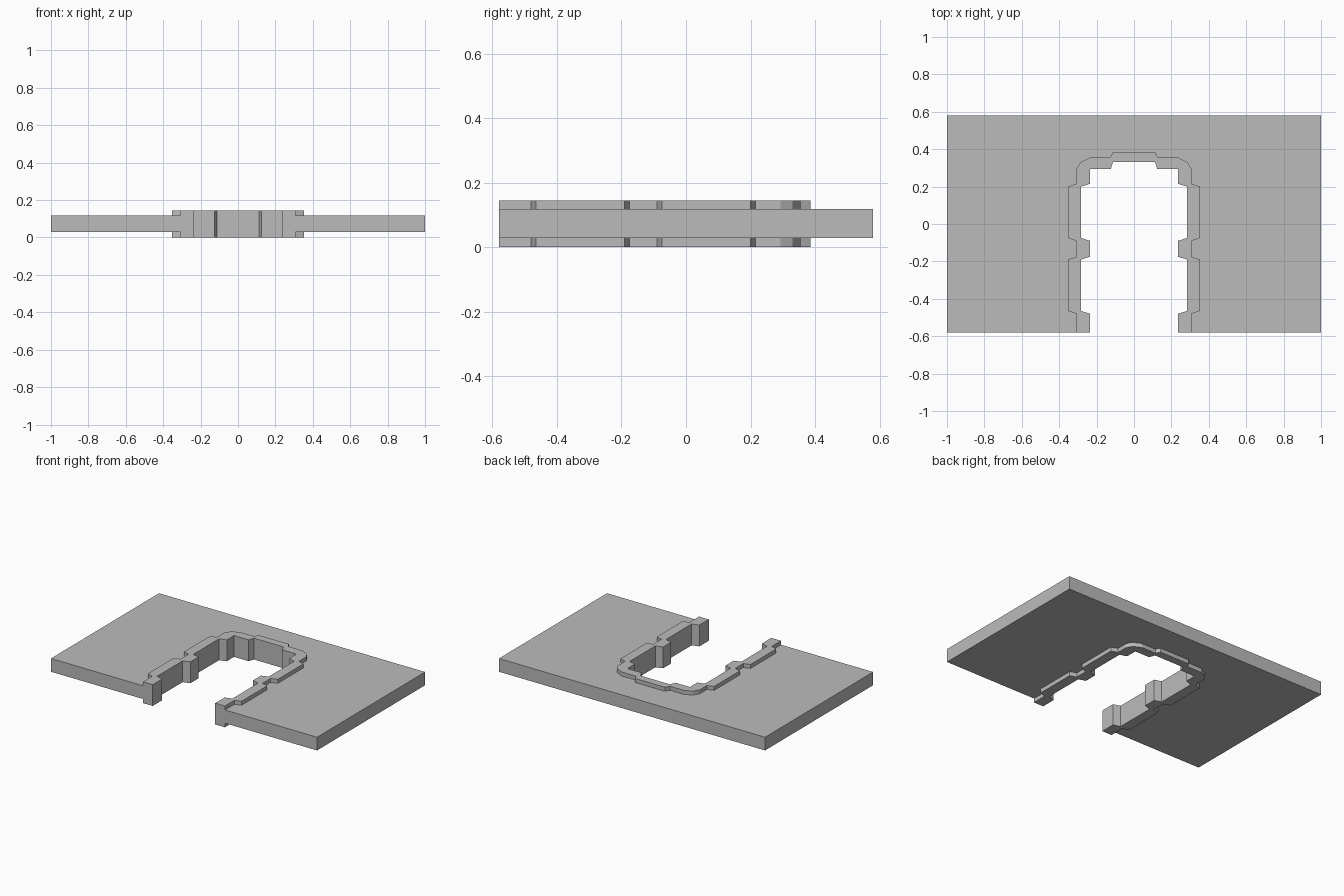
import bpy
import bmesh

cube = bpy.data.objects.get("Cube")
if cube:
    bpy.data.objects.remove(cube, do_unlink=True)

FRONT, BACK, SIDE = -0.58, 0.58, 1.0

grey = bpy.data.materials.new("stone grey")
grey.use_nodes = True
colour = (0.5, 0.5, 0.5, 1)
grey.diffuse_color = colour
grey.node_tree.nodes["Principled BSDF"].inputs["Base Color"].default_value = colour


def mirrored(half):
    """Complete a right-hand half profile with its mirror image."""
    return half + [(-x, y) for x, y in reversed(half)]


def jamb(pier, wall):
    """Jamb line with projecting piers at the front, middle and shoulder."""
    return [(pier, FRONT), (pier, -0.48), (wall, -0.465),
            (wall, -0.19), (pier, -0.175), (pier, -0.09), (wall, -0.075),
            (wall, 0.2), (pier, 0.215)]


def prism(name, outline, bottom, top):
    bm = bmesh.new()
    face = bm.faces.new([bm.verts.new((x, y, bottom)) for x, y in outline])
    lifted = bmesh.ops.extrude_face_region(bm, geom=[face], use_keep_orig=True)
    verts = [v for v in lifted["geom"] if isinstance(v, bmesh.types.BMVert)]
    bmesh.ops.translate(bm, verts=verts, vec=(0, 0, top - bottom))
    bmesh.ops.recalc_face_normals(bm, faces=bm.faces)
    mesh = bpy.data.meshes.new(name)
    bm.to_mesh(mesh)
    bm.free()
    mesh.materials.append(grey)
    obj = bpy.data.objects.new(name, mesh)
    bpy.context.collection.objects.link(obj)
    return obj


# Inner and outer lines of the opening surround
inner = mirrored(jamb(0.235, 0.283) + [(0.235, 0.293), (0.125, 0.293), (0.112, 0.332)])
outer = mirrored(jamb(0.308, 0.352) + [(0.308, 0.293), (0.287, 0.33), (0.235, 0.355),
                                       (0.128, 0.355), (0.112, 0.385)])

# Raised door surround and the wall slab around it
prism("door_surround", outer + inner[::-1], 0, 0.145)
prism("wall_slab", outer + [(-SIDE, FRONT), (-SIDE, BACK), (SIDE, BACK), (SIDE, FRONT)],
      0.028, 0.118)
